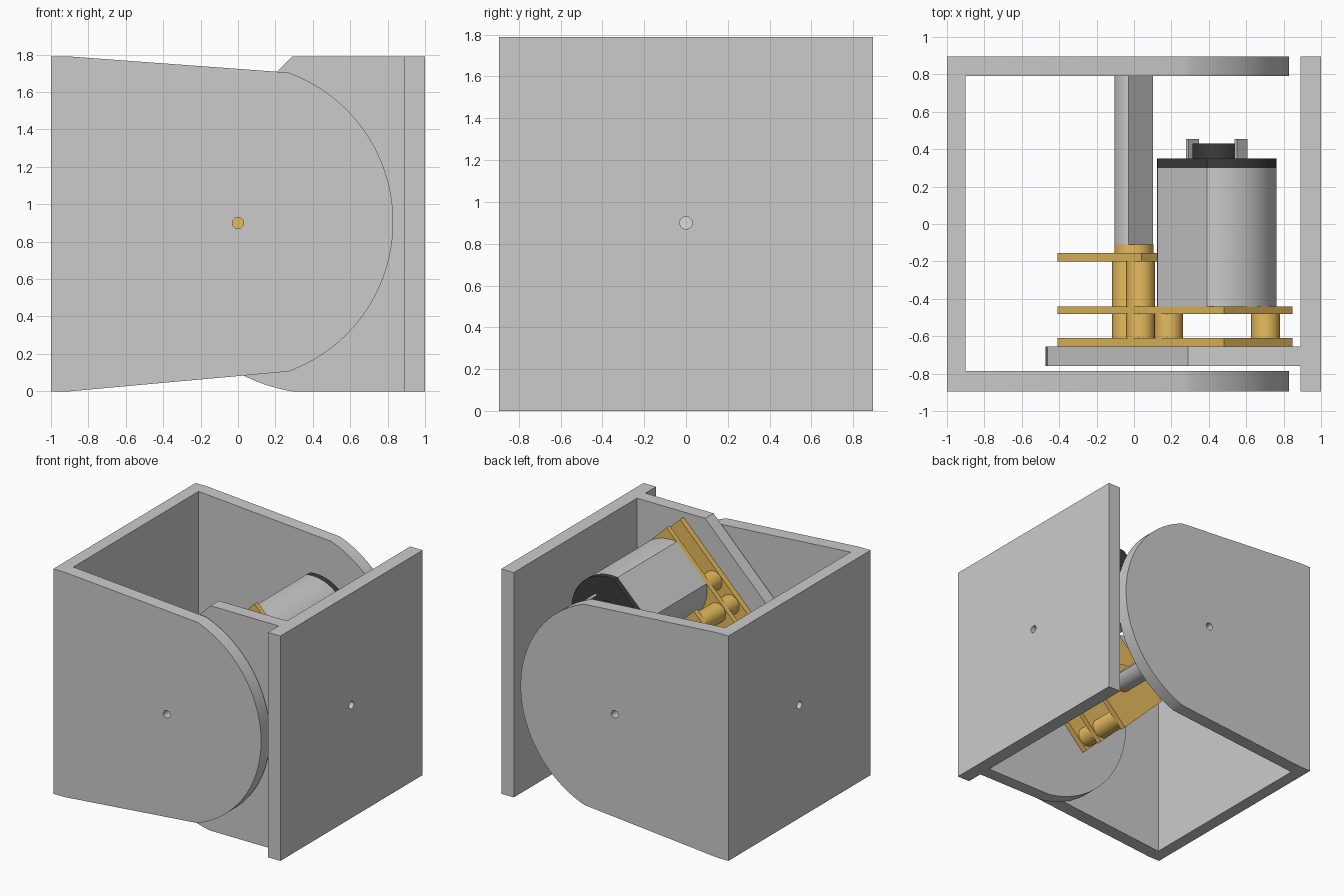
import bpy, bmesh, math
from math import cos, sin, radians, atan2, degrees
from mathutils import Matrix

if "Cube" in bpy.data.objects:
    bpy.data.objects.remove(bpy.data.objects["Cube"])

H, HW = 1.79, 0.895           # overall height, half width
PIVOT = (0.0, 0.9)            # output shaft axis (x, z)


def material(name, rgb):
    m = bpy.data.materials.new(name)
    m.diffuse_color = (*rgb, 1)
    m.use_nodes = True
    m.node_tree.nodes["Principled BSDF"].inputs["Base Color"].default_value = m.diffuse_color
    return m


ORANGE = material("brass", (0.8, 0.5, 0.11))
BLACK = material("dark_plastic", (0.045, 0.045, 0.045))


def arc(c, r, a0, a1, n=40):
    return [(c[0] + r * cos(radians(a0 + (a1 - a0) * i / n)),
             c[1] + r * sin(radians(a0 + (a1 - a0) * i / n))) for i in range(n + 1)]


def circle(c, r, n=40):
    return arc(c, r, 0, 360, n)[:-1]


def slab(name, outline, lo, hi, holes=(), axis='Y', mat=None):
    """Extrude an outline (with holes) from lo to hi along Y (x,z outline) or X (y,z outline)."""
    cu = bpy.data.curves.new(name, 'CURVE')
    cu.dimensions, cu.fill_mode = '2D', 'BOTH'
    cu.extrude = (hi - lo) / 2
    for loop in [outline, *holes]:
        sp = cu.splines.new('POLY')
        sp.points.add(len(loop) - 1)
        for p, (a, b) in zip(sp.points, loop):
            p.co = (a, b, 0, 1)
        sp.use_cyclic_u = True
    tmp = bpy.data.objects.new(name + "_curve", cu)
    bpy.context.collection.objects.link(tmp)
    dg = bpy.context.evaluated_depsgraph_get()
    me = bpy.data.meshes.new_from_object(tmp.evaluated_get(dg))
    bpy.data.objects.remove(tmp)
    mid = (lo + hi) / 2
    if axis == 'Y':
        mtx = Matrix(((1, 0, 0, 0), (0, 0, -1, mid), (0, 1, 0, 0), (0, 0, 0, 1)))
    else:
        mtx = Matrix(((0, 0, 1, mid), (1, 0, 0, 0), (0, 1, 0, 0), (0, 0, 0, 1)))
    bm = bmesh.new()
    bm.from_mesh(me)
    bm.transform(mtx)
    bmesh.ops.remove_doubles(bm, verts=bm.verts, dist=1e-5)
    bmesh.ops.recalc_face_normals(bm, faces=bm.faces)
    for f in bm.faces:
        f.smooth = True
    bm.to_mesh(me)
    bm.free()
    me.set_sharp_from_angle(angle=radians(30))
    me.materials.clear()
    if mat:
        me.materials.append(mat)
    ob = bpy.data.objects.new(name, me)
    bpy.context.collection.objects.link(ob)
    return ob


def g(along, across):
    """Gearbox frame, tilted 45 degrees about the pivot, to (x, z)."""
    k = math.sqrt(0.5)
    return (k * (along - across), PIVOT[1] + k * (along + across))


def tilted_rect(a0, a1, b0, b1):
    return [g(a0, b0), g(a1, b0), g(a1, b1), g(a0, b1)]


pin = circle(PIVOT, 0.03, 24)

# U-shaped bracket: two rounded cheeks and a back wall
cx, r = -0.02, 0.85
a = degrees(atan2(0.8, 0.29))
cheek = [(-1, 0), (-0.9, 0)] + arc((cx, 0.905), r, -a, a, 64) + [(-0.9, H), (-1, H)]
slab("bracket_cheek_front", cheek, -HW, -0.785, [pin])
slab("bracket_cheek_back", cheek, 0.79, HW, [pin])
slab("bracket_back_wall", [(-0.785, 0), (0.79, 0), (0.79, H), (-0.785, H)],
     -1, -0.9, [pin], 'X')

# L-shaped bracket: end wall and motor arm with one clipped, one rounded corner
slab("arm_end_wall", [(-HW, 0), (HW, 0), (HW, H), (-HW, H)], 0.89, 1.0, [pin], 'X')
arm = [(0.89, 0), (0.89, H), (0.29, H)] + arc((0.44, 0.9), 0.913, 171.5, 260.5, 48)
slab("motor_arm", arm, -0.76, -0.655, [pin])

# Gearbox plates
for name, end, lo, hi in (("gear_plate_outer", 0.94, -0.655, -0.61),
                          ("gear_plate_middle", 0.94, -0.48, -0.44),
                          ("gear_plate_inner", 0.318, -0.2, -0.155)):
    slab(name, tilted_rect(-0.318, end, -0.26, 0.26), lo, hi, mat=ORANGE)

# Spacer pillars between the plates
near, far = (-0.61, -0.48), (-0.44, -0.2)
for i, (al, ac, gap) in enumerate(((0.23, 0.18, near), (0.23, 0.18, far),
                                   (-0.236, -0.18, near), (-0.236, -0.18, far),
                                   (0.442, 0.18, near), (0.815, -0.18, near))):
    slab(f"pillar_{i + 1}", circle(g(al, ac), 0.077), *gap, mat=ORANGE)

# Output collar and D-shaped shaft with its flat facing up the gearbox
slab("shaft_collar", circle(PIVOT, 0.105), -0.155, -0.11, mat=ORANGE)
slab("output_shaft", arc(PIVOT, 0.105, 45 + 61.5, 405 - 61.5), -0.11, 0.79)

# Motor can: round with two flats, dark end cap, boss and terminals
M = 0.626
mc = g(M, 0)
f = degrees(math.asin(0.26 / 0.32))
can = arc(mc, 0.32, 45 - f, 45 + f, 32) + arc(mc, 0.32, 225 - f, 225 + f, 32)
slab("motor_can", can, -0.44, 0.3)
slab("motor_end_cap", can, 0.3, 0.35, mat=BLACK)
slab("motor_boss", circle(mc, 0.13), 0.35, 0.43, mat=BLACK)
for side in (-1, 1):
    t = M + side * 0.184
    slab("terminal_" + ("low" if side < 0 else "high"),
         tilted_rect(t - 0.01, t + 0.01, -0.04, 0.04), 0.35, 0.455)
